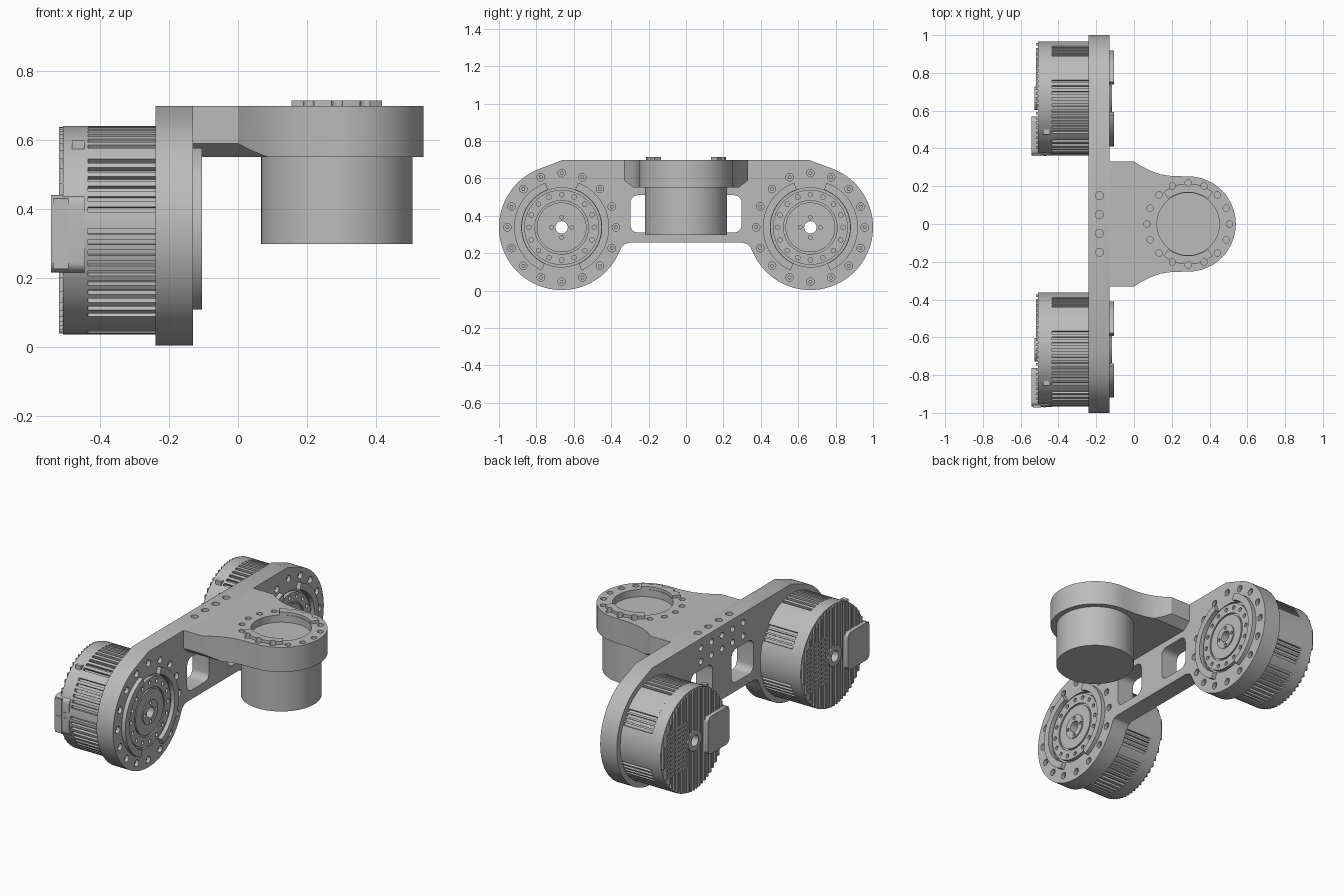
import bpy, bmesh
from math import sin, cos, radians, sqrt, pi

cube = bpy.data.objects.get("Cube")
if cube:
    bpy.data.objects.remove(cube, do_unlink=True)

grey = bpy.data.materials.new("machined grey")
grey.use_nodes = True
GREY = (0.5, 0.5, 0.5, 1)
grey.diffuse_color = GREY
grey.node_tree.nodes["Principled BSDF"].inputs["Base Color"].default_value = GREY

MZ = 0.338          # motor axis height
MY = 0.665          # motor axis offset from the middle
HX = 0.287          # vertical motor axis
parts = []


# ---- helpers ----
def finish(name, bm):
    bmesh.ops.recalc_face_normals(bm, faces=bm.faces)
    mesh = bpy.data.meshes.new(name)
    bm.to_mesh(mesh)
    bm.free()
    mesh.materials.append(grey)
    ob = bpy.data.objects.new(name, mesh)
    bpy.context.collection.objects.link(ob)
    parts.append(ob)
    return ob


def prism(name, loops, lo, hi, axis="x"):
    """Extrude closed outlines: (y, z) along x, or (x, y) along z."""
    bm = bmesh.new()
    for loop in loops:
        ends = []
        for h in (lo, hi):
            ends.append([bm.verts.new((h, a, b) if axis == "x" else (a, b, h)) for a, b in loop])
            bm.faces.new(ends[-1])
        n = len(loop)
        for i in range(n):
            j = (i + 1) % n
            bm.faces.new((ends[0][i], ends[0][j], ends[1][j], ends[1][i]))
    return finish(name, bm)


def lathe(name, profile, cy, seg=96):
    """Revolve a closed (x, radius) profile about a motor axis."""
    bm = bmesh.new()
    rings = []
    for k in range(seg):
        t = 2 * pi * k / seg
        rings.append([bm.verts.new((x, cy + r * cos(t), MZ + r * sin(t))) for x, r in profile])
    n = len(profile)
    for k in range(seg):
        a, b = rings[k], rings[(k + 1) % seg]
        for i in range(n):
            j = (i + 1) % n
            bm.faces.new((a[i], a[j], b[j], b[i]))
    return finish(name, bm)


def arc(cx, cy, r, start, end, n):
    steps = [radians(start + (end - start) * i / n) for i in range(n + 1)]
    return [(cx + r * cos(t), cy + r * sin(t)) for t in steps]


def circle(cx, cy, r, n=24):
    return arc(cx, cy, r, 0, 360, n)[:-1]


def bolts(cx, cy, pitch, r, count=16, n=20):
    return [circle(x, y, r, n) for x, y in circle(cx, cy, pitch, count)]


def sector(cx, cy, r0, r1, a, b):
    return arc(cx, cy, r1, a, b, 36) + arc(cx, cy, r0, b, a, 36)


def rect(a0, a1, b0, b1):
    return [(a0, b0), (a1, b0), (a1, b1), (a0, b1)]


def rounded(a0, a1, b0, b1, r):
    return (arc(a1 - r, b1 - r, r, 0, 90, 6) + arc(a0 + r, b1 - r, r, 90, 180, 6)
            + arc(a0 + r, b0 + r, r, 180, 270, 6) + arc(a1 - r, b0 + r, r, 270, 360, 6))


def cut(ob, cutter, operation="DIFFERENCE", keep=False):
    mod = ob.modifiers.new("cut", "BOOLEAN")
    mod.operation, mod.solver, mod.object = operation, "EXACT", cutter
    graph = bpy.context.evaluated_depsgraph_get()
    mesh = bpy.data.meshes.new_from_object(ob.evaluated_get(graph))
    ob.modifiers.clear()
    ob.data = mesh
    if not keep:
        parts.remove(cutter)
        bpy.data.objects.remove(cutter, do_unlink=True)


# ---- upright plate carrying the two side motors ----
half = [(0.66, 0.698)] + arc(MY, MZ, 0.335, 67, -155, 72) + [(0.345, 0.232), (0.33, 0.247), (0.305, 0.256)]
plate = prism("side_plate", [half + [(-y, z) for y, z in reversed(half)]], -0.24, -0.13)
openings = [rounded(0.09, 0.297, 0.31, 0.51, 0.04), rounded(-0.297, -0.09, 0.31, 0.51, 0.04)]
openings += [circle(y, MZ, 0.212, 96) for y in (MY, -MY)]
cut(plate, prism("openings", openings, -0.3, -0.05))
cut(plate, prism("bolt_holes", bolts(MY, MZ, 0.29, 0.02) + bolts(-MY, MZ, 0.29, 0.02), -0.165, -0.1))
cut(plate, prism("top_holes", [circle(-0.183, y, 0.021) for y in (-0.15, -0.05, 0.05, 0.15)], 0.65, 0.8, "z"))
rear = [circle(y, z, 0.018) for y in (-0.2, -0.1, 0, 0.1, 0.2) for z in (0.56, 0.64)]
cut(plate, prism("rear_holes", rear, -0.3, -0.215))

# ---- arm with flared, chamfered root ----
side = [(-0.13, 0.332), (0, 0.332), (0.04, 0.305), (0.09, 0.28), (0.14, 0.263), (0.2, 0.254)]
nose = arc(HX, 0, 0.252, 90, -90, 48)
arm = prism("arm", [side + nose + [(x, -y) for x, y in reversed(side)]], 0.55, 0.698, "z")
chamfer = [(0.4, 0.8), (0.4, 0.59), (0.332, 0.59), (0.28, 0.549)]
cut(arm, prism("chamfer", [chamfer + [(-y, z) for y, z in reversed(chamfer)]], -0.5, 1), "INTERSECT")
holes = prism("arm_holes", bolts(HX, 0, 0.218, 0.017) + [circle(HX, 0, 0.165, 72)], 0.655, 0.8, "z")
cut(arm, holes, keep=True)
rim = prism("arm_rim", [sector(HX, 0, 0.168, 0.214, a, a + 76) for a in (52, 232)], 0.698, 0.715, "z")
cut(rim, holes)
prism("vertical_motor", [circle(HX, 0, 0.22, 96)], 0.298, 0.55, "z")

# ---- cooling slot layout around a motor (degrees) ----
slots = [24, 29, 34, 39] + [a for a in range(71, 316, 6) if a not in (131, 173, 239, 245, 251)] + [325, 330, 335, 340]


def shell_radius(deg):
    return 0.285 if any(0 <= deg - s < 3 for s in slots) else 0.3025


# ---- side motors ----
for label, cy in (("left", MY), ("right", -MY)):
    outline = []
    for k in range(360):
        # doubled points at slot edges keep the walls upright
        radii = sorted({shell_radius(k - 1), shell_radius(k)}, reverse=shell_radius(k - 1) > shell_radius(k))
        outline += [(cy + r * cos(radians(k)), MZ + r * sin(radians(k))) for r in radii]
    shell = prism(label + "_motor_shell", [outline], -0.435, -0.24)
    cut(shell, prism("bore", [circle(cy, MZ, 0.033, 32)], -1, 1))
    lathe(label + "_motor_cap", [(-0.435, 0.033), (-0.435, 0.3025), (-0.508, 0.3025), (-0.508, 0.033)], cy)
    lathe(label + "_rear_hub", [(-0.5, 0.033), (-0.5, 0.062), (-0.526, 0.062), (-0.526, 0.033)], cy)

    # output disc with grooves, hub and small holes
    disc = lathe(label + "_output_disc", [
        (-0.24, 0.033), (-0.24, 0.212), (-0.145, 0.212), (-0.145, 0.2), (-0.122, 0.2),
        (-0.122, 0.143), (-0.132, 0.143), (-0.132, 0.133), (-0.122, 0.133),
        (-0.122, 0.072), (-0.116, 0.072), (-0.116, 0.033)], cy)
    small = bolts(cy, MZ, 0.175, 0.012, 16, 12) + bolts(cy, MZ, 0.055, 0.01, 4, 12)
    cut(disc, prism("disc_holes", small, -0.15, -0.05))
    prism(label + "_guard_rim", [sector(cy, MZ, 0.214, 0.254, a, b) for a, b in ((-65, 70), (110, 245))], -0.13, -0.105)
    prism(label + "_screws", bolts(cy, MZ, 0.29, 0.011, 16, 6), -0.166, -0.145)

    # rear cooling fins, with cross bars making a grille on one side
    fins = []
    for i in range(-11, 12):
        y = i * 0.026
        h = sqrt(0.3 ** 2 - (abs(y) + 0.007) ** 2)
        spans = [(-h, -0.05), (0.05, h)] if abs(y) < 0.05 else [(-h, h)]
        fins += [rect(cy + y - 0.007, cy + y + 0.007, MZ + a, MZ + b) for a, b in spans]
    prism(label + "_rear_fins", fins, -0.508, -0.52)
    bars = [rect(cy + 0.06, cy + 0.265, MZ + k * 0.026 - 0.006, MZ + k * 0.026 + 0.006) for k in range(-5, 6)]
    prism(label + "_grille_bars", bars, -0.508, -0.519)

    # connector box with its panels and a small port
    y0 = cy - 0.302
    prism(label + "_connector_box", [rounded(y0, y0 + 0.205, 0.215, 0.44, 0.03)], -0.543, -0.445)
    prism(label + "_box_panel", [rect(y0 - 0.004, y0 + 0.01, a, b) for a, b in ((0.225, 0.325), (0.332, 0.43))], -0.535, -0.492)
    prism(label + "_box_sockets", [rect(y0 - 0.004, y0 + 0.01, a, b) for a, b in ((0.295, 0.325), (0.332, 0.357))], -0.48, -0.465)
    prism(label + "_side_port", [rect(cy - 0.19, cy - 0.165, 0.574, 0.598)], -0.482, -0.445)

# ---- crisp edges, smooth curves ----
bpy.ops.object.select_all(action="DESELECT")
for ob in parts:
    ob.select_set(True)
bpy.context.view_layer.objects.active = parts[0]
bpy.ops.object.shade_smooth_by_angle(angle=radians(25))
